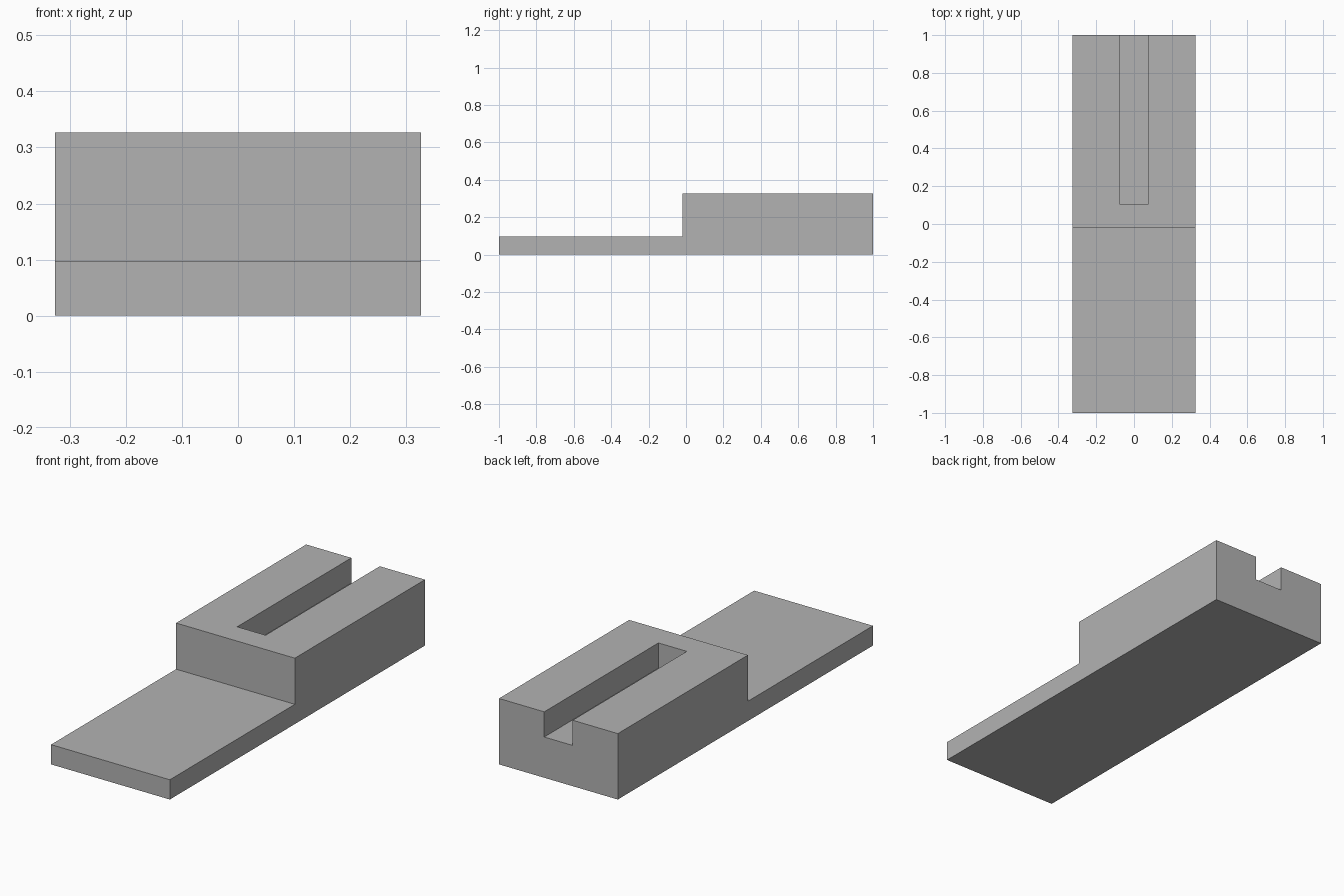
import bpy
import bmesh

cube = bpy.data.objects.get("Cube")
if cube:
    bpy.data.objects.remove(cube, do_unlink=True)

HALF_W, STEP_Y, PLATE_Z, TOP_Z = 0.326, -0.02, 0.098, 0.327
SLOT_HALF_W, SLOT_END_Y, SLOT_FLOOR_Z = 0.078, 0.105, 0.202

grey = bpy.data.materials.new("mid_grey")
grey.use_nodes = True
color = (0.45, 0.45, 0.45, 1)
grey.diffuse_color = color
grey.node_tree.nodes["Principled BSDF"].inputs["Base Color"].default_value = color


def extrude_profile(name, profile, half_width):
    """Sweep a closed (y, z) side profile across x."""
    bm = bmesh.new()
    face = bm.faces.new([bm.verts.new((-half_width, y, z)) for y, z in profile])
    swept = bmesh.ops.extrude_face_region(bm, geom=[face])
    verts = [v for v in swept["geom"] if isinstance(v, bmesh.types.BMVert)]
    bmesh.ops.translate(bm, verts=verts, vec=(2 * half_width, 0, 0))
    bmesh.ops.recalc_face_normals(bm, faces=bm.faces)
    mesh = bpy.data.meshes.new(name)
    bm.to_mesh(mesh)
    bm.free()
    mesh.materials.append(grey)
    obj = bpy.data.objects.new(name, mesh)
    bpy.context.collection.objects.link(obj)
    return obj


# Stepped body: thin front plate and tall rear block in one solid
body = extrude_profile("stepped_block", [
    (-1, 0), (1, 0), (1, TOP_Z), (STEP_Y, TOP_Z),
    (STEP_Y, PLATE_Z), (-1, PLATE_Z)], HALF_W)

# Slot open at the top and the back
cutter = extrude_profile("slot_cutter", [
    (SLOT_END_Y, SLOT_FLOOR_Z), (1.1, SLOT_FLOOR_Z),
    (1.1, 0.5), (SLOT_END_Y, 0.5)], SLOT_HALF_W)
cutter.hide_render = True

cut = body.modifiers.new("slot", 'BOOLEAN')
cut.operation = 'DIFFERENCE'
cut.solver = 'EXACT'
cut.object = cutter
bpy.context.view_layer.objects.active = body
bpy.ops.object.modifier_apply(modifier=cut.name)
bpy.data.objects.remove(cutter, do_unlink=True)
